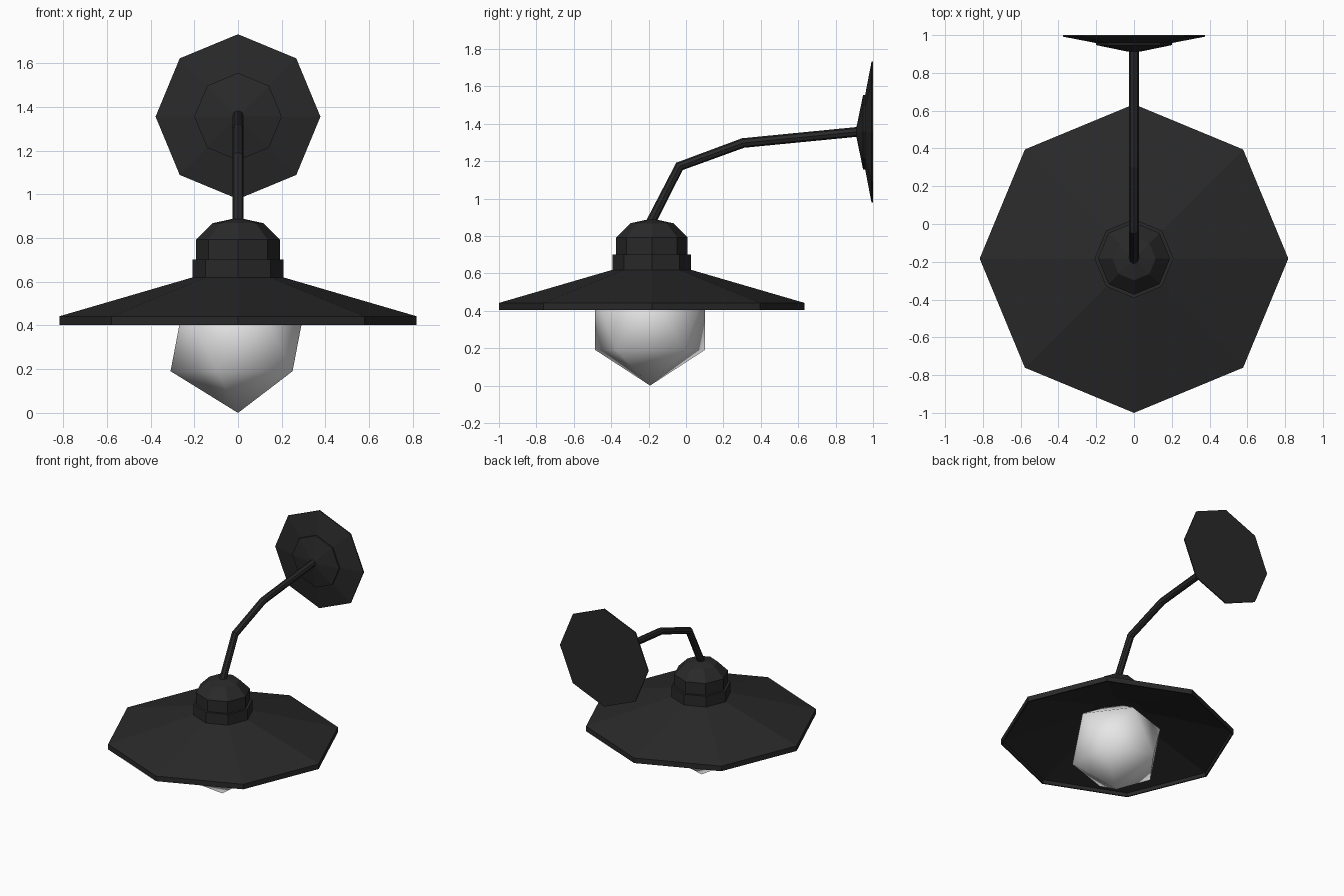
import bpy
import bmesh
from math import cos, sin, pi

if "Cube" in bpy.data.objects:
    bpy.data.objects.remove(bpy.data.objects["Cube"], do_unlink=True)


def material(name, rgb, roughness):
    mat = bpy.data.materials.new(name)
    mat.use_nodes = True
    mat.diffuse_color = (*rgb, 1)
    bsdf = mat.node_tree.nodes["Principled BSDF"]
    bsdf.inputs["Base Color"].default_value = (*rgb, 1)
    bsdf.inputs["Roughness"].default_value = roughness
    return mat


black_metal = material("black metal", (0.022, 0.022, 0.022), 0.6)
white_glass = material("white glass", (0.8, 0.8, 0.8), 0.4)


def finish(name, bm, mat, location):
    mesh = bpy.data.meshes.new(name)
    bm.to_mesh(mesh)
    bm.free()
    mesh.materials.append(mat)
    obj = bpy.data.objects.new(name, mesh)
    obj.location = location
    bpy.context.collection.objects.link(obj)
    return obj


def lathe(name, profile, location, sides=8):
    """Turn (radius, height) points around z; zero radius closes to a point."""
    bm = bmesh.new()
    rings = []
    for r, z in profile:
        if r == 0:
            rings.append([bm.verts.new((0, 0, z))] * sides)
        else:
            rings.append([bm.verts.new((r * cos(2 * pi * i / sides),
                                        r * sin(2 * pi * i / sides), z))
                          for i in range(sides)])
    for low, high in zip(rings, rings[1:]):
        for i in range(sides):
            j = (i + 1) % sides
            corners = dict.fromkeys((low[i], low[j], high[j], high[i]))
            bm.faces.new(list(corners))
    bmesh.ops.recalc_face_normals(bm, faces=bm.faces)
    return finish(name, bm, black_metal, location)


lamp_axis = (0, -0.183, 0)

# Shade: thin hollow cone with a short upright rim
lathe("shade", [(0, 0.61), (0.2, 0.61), (0.805, 0.43), (0.807, 0.403),
                (0.817, 0.403), (0.817, 0.442), (0.2, 0.622), (0, 0.622)],
      lamp_axis)

# Socket: wide collar, narrower neck and domed cap
lathe("socket_collar", [(0, 0.612), (0.209, 0.612), (0.209, 0.702), (0, 0.702)],
      lamp_axis)
lathe("socket_cap", [(0, 0.69), (0.191, 0.69), (0.191, 0.792),
                     (0.115, 0.868), (0, 0.893)], lamp_axis)

# Wall mount: two stacked shallow cones facing forward
wall_point = (0, 1, 1.355)
for name, profile in (
        ("wall_plate", [(0, 0), (0.377, 0), (0.377, 0.008), (0.2, 0.042), (0, 0.042)]),
        ("wall_boss", [(0, 0.035), (0.2, 0.035), (0.2, 0.053), (0.03, 0.088), (0, 0.088)])):
    lathe(name, profile, wall_point).rotation_euler.x = pi / 2

# Arm: bent tube from the wall to the cap
curve = bpy.data.curves.new("arm", "CURVE")
curve.dimensions = "3D"
curve.bevel_depth = 0.026
curve.bevel_resolution = 2
curve.use_fill_caps = True
path = [(-0.195, 0.86), (-0.035, 1.172), (0.305, 1.297), (0.93, 1.358)]
spline = curve.splines.new("POLY")
spline.points.add(len(path) - 1)
for point, (y, z) in zip(spline.points, path):
    point.co = (0, y, z, 1)
spline.use_smooth = False
curve.materials.append(black_metal)
arm = bpy.data.objects.new("arm", curve)
bpy.context.collection.objects.link(arm)
bpy.ops.object.select_all(action="DESELECT")
arm.select_set(True)
bpy.context.view_layer.objects.active = arm
bpy.ops.object.convert(target="MESH")

# Bulb: smooth-shaded twenty-sided ball
bm = bmesh.new()
bmesh.ops.create_icosphere(bm, subdivisions=1, radius=0.345)
for face in bm.faces:
    face.smooth = True
finish("bulb", bm, white_glass, (0, -0.192, 0.345))
